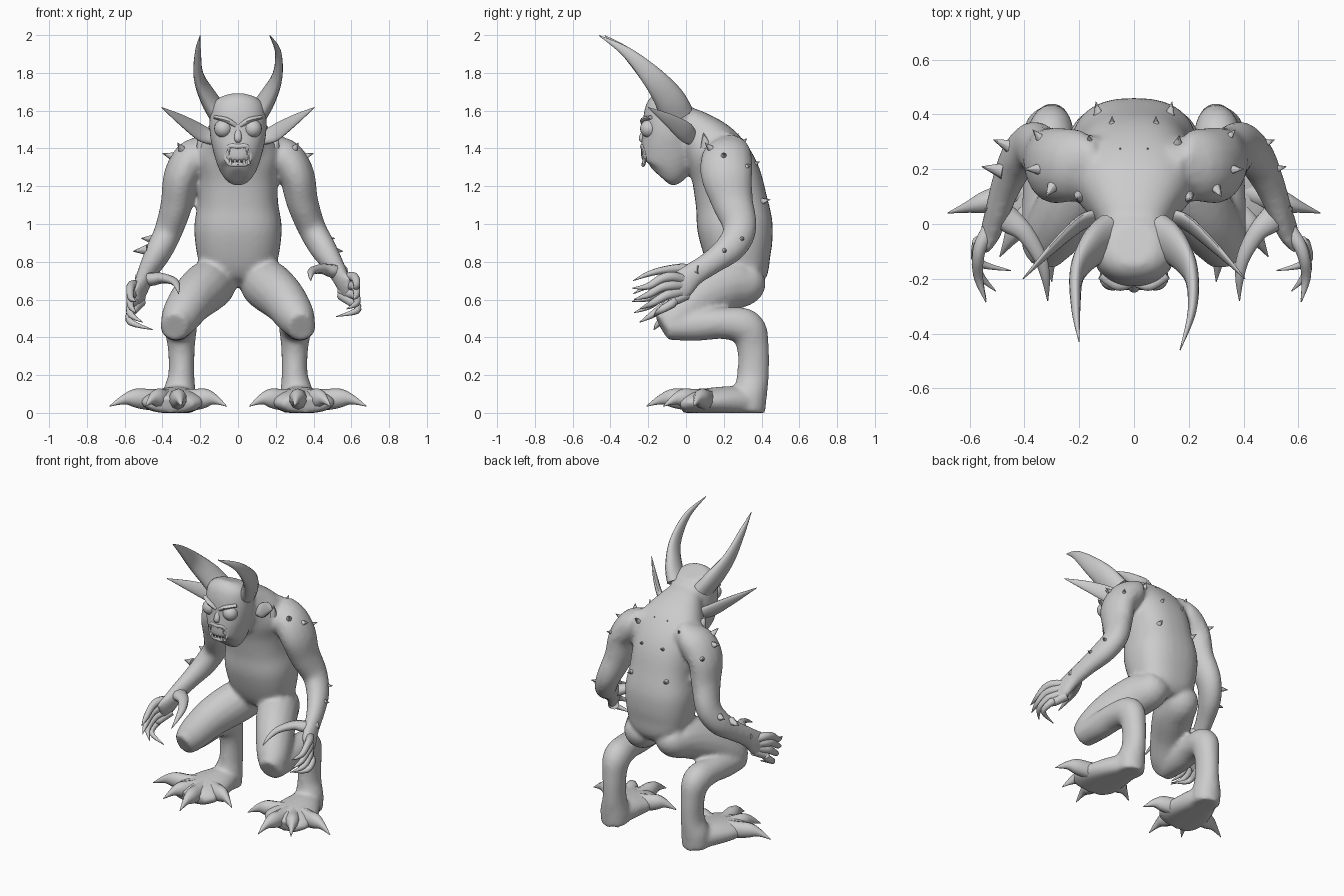
import bpy
import bmesh
import math
from mathutils import Vector

cube = bpy.data.objects.get("Cube")
if cube:
    bpy.data.objects.remove(cube)

skin = bpy.data.materials.new("grey_skin")
skin.use_nodes = True
GREY = (0.6, 0.6, 0.6, 1)
skin.diffuse_color = GREY
skin.node_tree.nodes["Principled BSDF"].inputs["Base Color"].default_value = GREY

X, Z = Vector((1, 0, 0)), Vector((0, 0, 1))


def curve_points(keys, steps):
    """Smooth interpolation through (x, y, z, width, depth) keys."""
    out = []
    for i in range(len(keys) - 1):
        a, b = keys[max(i - 1, 0)], keys[i]
        c, d = keys[i + 1], keys[min(i + 2, len(keys) - 1)]
        for k in range(steps):
            t = k / steps
            out.append([0.5 * (2 * q + (r - p) * t + (2 * p - 5 * q + 4 * r - s) * t * t
                               + (3 * q - p - 3 * r + s) * t ** 3)
                        for p, q, r, s in zip(a, b, c, d)])
    out.append(list(keys[-1]))
    return out


def loft(bm, keys, s=1, ref=X, n=16, steps=5, power=1.0):
    """Sweep an ellipse along the keys; s = -1 mirrors it; power < 1 squares it off."""
    pts = curve_points(keys, steps)
    pos = [Vector(p[:3]) for p in pts]
    rings = []
    for i, p in enumerate(pts):
        t = (pos[min(i + 1, len(pos) - 1)] - pos[max(i - 1, 0)]).normalized()
        side = (ref - t * ref.dot(t)).normalized()
        other = t.cross(side)
        ring = []
        for k in range(n):
            c, d = (math.copysign(abs(f) ** power, f)
                    for f in (math.cos(math.tau * k / n), math.sin(math.tau * k / n)))
            v = pos[i] + side * max(p[3], 0.001) * c + other * max(p[4], 0.001) * d
            ring.append(bm.verts.new((v.x * s, v.y, max(v.z, 0))))
        rings.append(ring)
    faces = [bm.faces.new(rings[0]), bm.faces.new(rings[-1])]
    for r, q in zip(rings, rings[1:]):
        faces += [bm.faces.new((r[k], r[(k + 1) % n], q[(k + 1) % n], q[k])) for k in range(n)]
    bmesh.ops.recalc_face_normals(bm, faces=faces)


def ball(bm, loc, radius):
    m = bmesh.ops.create_uvsphere(bm, u_segments=20, v_segments=12, radius=radius)
    bmesh.ops.translate(bm, verts=m["verts"], vec=loc)


def spike(bm, loc, direction, radius=0.03, length=0.08):
    d = Vector(direction).normalized()
    m = bmesh.ops.create_cone(bm, cap_ends=True, segments=8, radius1=radius, radius2=0.001, depth=length)
    for v in m["verts"]:
        v.co = d.to_track_quat("Z", "Y") @ v.co + Vector(loc) + d * length * 0.1


def inward(keys, shift):
    """Bend a limb progressively inward and down towards its tip."""
    last = len(keys) - 1
    return [(p[0] - shift * i / last, p[1], p[2] - shift * i / last, *p[3:]) for i, p in enumerate(keys)]


def finish(bm, name):
    mesh = bpy.data.meshes.new(name)
    bm.to_mesh(mesh)
    bm.free()
    ob = bpy.data.objects.new(name, mesh)
    bpy.context.collection.objects.link(ob)
    mesh.materials.append(skin)
    bpy.ops.object.select_all(action="DESELECT")
    ob.select_set(True)
    bpy.context.view_layer.objects.active = ob
    bpy.ops.object.shade_smooth_by_angle(angle=math.radians(50))
    return ob


# Body: torso, head and limbs fused into one skin
body = bmesh.new()
loft(body, [(0, .31, .67, .09, .08), (0, .305, .73, .18, .135), (0, .28, .83, .215, .175),
            (0, .26, .98, .232, .2), (0, .24, 1.12, .212, .19), (0, .205, 1.27, .21, .18),
            (0, .135, 1.4, .215, .155), (0, .04, 1.495, .15, .115), (0, -.04, 1.54, .1, .09)],
     n=32, power=.82)
loft(body, [(0, -.14, 1.255, .055, .07), (0, -.115, 1.29, .098, .125), (0, -.095, 1.38, .13, .145),
            (0, -.09, 1.48, .15, .14), (0, -.09, 1.57, .15, .135), (0, -.08, 1.635, .135, .12),
            (0, -.07, 1.67, .08, .08)], n=32, power=.9)
thigh = [(.1, .34, .74, .1, .08), (.12, .31, .69, .115, .12), (.16, .2, .67, .13, .14),
         (.24, .06, .6, .12, .128), (.31, -.06, .5, .1, .105), (.33, -.13, .46, .065, .075)]
shin = [(.33, -.1, .46, .08, .075), (.325, .05, .465, .085, .085), (.315, .2, .475, .088, .085),
        (.305, .32, .45, .088, .098), (.3, .355, .34, .072, .085), (.3, .355, .2, .07, .085),
        (.31, .34, .1, .09, .09), (.31, .33, 0, .09, .09)]
foot = [(.31, .38, .04, .06, .06), (.32, .28, .06, .11, .08), (.34, .14, .06, .155, .075),
        (.35, .03, .055, .165, .06), (.35, -.03, .04, .12, .045)]
arm = [(.14, .21, 1.36, .1, .13), (.24, .215, 1.35, .105, .135), (.31, .215, 1.26, .095, .138),
       (.34, .245, 1.12, .085, .112), (.39, .285, .98, .075, .09), (.445, .24, .88, .07, .082),
       (.497, .14, .8, .056, .066), (.535, .04, .735, .045, .065), (.565, -.03, .675, .035, .08),
       (.59, -.08, .65, .02, .075)]
for s, shift in ((1, 0), (-1, .045)):
    for part in (thigh, shin, foot, inward(arm, shift)):
        loft(body, part, s)
body_ob = finish(body, "body")
remesh = body_ob.modifiers.new("fuse", "REMESH")
remesh.mode = "VOXEL"
remesh.voxel_size = 0.013
remesh.use_smooth_shade = True
smooth = body_ob.modifiers.new("soften", "SMOOTH")
smooth.factor = 0.5
smooth.iterations = 10

# Horns and ears
horns, ears = bmesh.new(), bmesh.new()
for s, tip_x, tip_y in ((1, .168, -.46), (-1, .2, -.43)):
    loft(horns, [(.1, -.05, 1.58, .055, .09), (.155, -.09, 1.665, .045, .08), (.208, -.18, 1.78, .027, .058),
                 (.212, -.315, 1.91, .016, .028), (tip_x, tip_y, 1.998, .002, .002)], s)
    loft(ears, [(.13, .03, 1.45, .035, .025), (.2, 0, 1.485, .052, .02), (.3, -.09, 1.55, .034, .014),
                (.405, -.2, 1.617, .002, .002)], s, ref=Vector((0, .5, 1)))
finish(horns, "horns")
finish(ears, "ears")

# Face: eyes, scowling brows, nose, lips and teeth
eyes, brows, mouth, teeth = (bmesh.new() for _ in range(4))
for s in (1, -1):
    ball(eyes, (s * .078, -.195, 1.505), .048)
    loft(brows, [(.01, -.22, 1.52, .012, .012), (.06, -.225, 1.55, .014, .018),
                 (.12, -.185, 1.565, .01, .018)], s, ref=Z, n=8)
    loft(mouth, [(0, -.237, 1.41, .006, .012), (.045, -.23, 1.41, .007, .012), (.066, -.213, 1.365, .007, .012),
                 (.045, -.22, 1.32, .007, .012), (0, -.23, 1.315, .007, .012)], s,
         ref=Vector((0, 1, 0)), n=8)
loft(brows, [(0, -.215, 1.5, .015, .012), (0, -.235, 1.455, .02, .016), (0, -.225, 1.435, .015, .01)], n=10)
for i in range(5):
    x = -.048 + i * .024
    spike(teeth, (x, -.23, 1.39), (0, -.1, -1), .01, .04)
    spike(teeth, (x + .008, -.225, 1.335), (0, -.1, 1), .01, .045)
finish(eyes, "eyes")
finish(brows, "brows_and_nose")
finish(mouth, "lips")
finish(teeth, "teeth")

# Hands: the right one hangs a little lower and further in
fingers = bmesh.new()
hand = [[(.55, .08, .755, .03, .04), (.505, .02, .75, .036, .05), (.45, -.03, .762, .028, .036),
         (.4, -.12, .755, .02, .026), (.385, -.2, .735, .014, .016), (.385, -.28, .70, .002, .002)]]
for knuckle_y, knuckle_z, tip in ((-.13, .72, (.61, -.285, .66)), (-.13, .675, (.61, -.275, .6)),
                                  (-.11, .63, (.575, -.245, .55)), (-.07, .59, (.52, -.17, .51))):
    hand.append([(.55, -.0, knuckle_z * .6 + .27, .028, .03), (.6, -.07, knuckle_z, .027, .026),
                 (.622, knuckle_y, knuckle_z - .01, .024, .022),
                 (.628, knuckle_y - .07, knuckle_z - .05, .018, .017), (*tip, .002, .002)])
for s, start, shift in ((1, 0, 0), (-1, .035, .035)):
    for f in hand:
        lowered = [(p[0] - start, p[1], p[2] - start, *p[3:]) for p in f]
        loft(fingers, inward(lowered, shift), s, ref=Z, n=10, steps=4)
finish(fingers, "clawed_fingers")

# Toes: each runs from the instep over a raised knuckle to a claw
toes = bmesh.new()
instep = Vector((.335, .14, .07))
for tip in ((.06, .02, .035), (.3, -.21, .03), (.49, -.12, .03), (.68, .04, .035)):
    d = Vector(tip) - instep
    run = []
    for t, z, w in ((0, .075, .055), (.35, .07, .056), (.6, .078, .05), (.78, .07, .026), (1, .035, .002)):
        p = instep + d * t
        run.append((p.x, p.y, z, w, w * .85))
    for s in (1, -1):
        loft(toes, run, s, ref=Z, n=10, steps=4)
finish(toes, "clawed_toes")

# Thorns on shoulders, elbows and back
thorns = bmesh.new()
for x, y, z, d in ((.355, .2, 1.36, (1, 0, .3)), (.3, .13, 1.4, (.4, -.6, .6)),
                   (.34, .31, 1.3, (.6, .7, .3)), (.47, .29, .92, (1, .4, .1)),
                   (.51, .2, .86, (1, .2, -.1)), (.16, .29, 1.42, (.1, .7, .7)),
                   (.05, .25, 1.44, (0, .6, .8)), (.08, .35, 1.31, (0, 1, .5)),
                   (.13, .4, 1.12, (.2, 1, .2)), (.2, .1, 1.44, (.3, -.2, 1))):
    for s in (1, -1):
        spike(thorns, (x * s, y, z), (d[0] * s, d[1], d[2]))
finish(thorns, "thorns")
